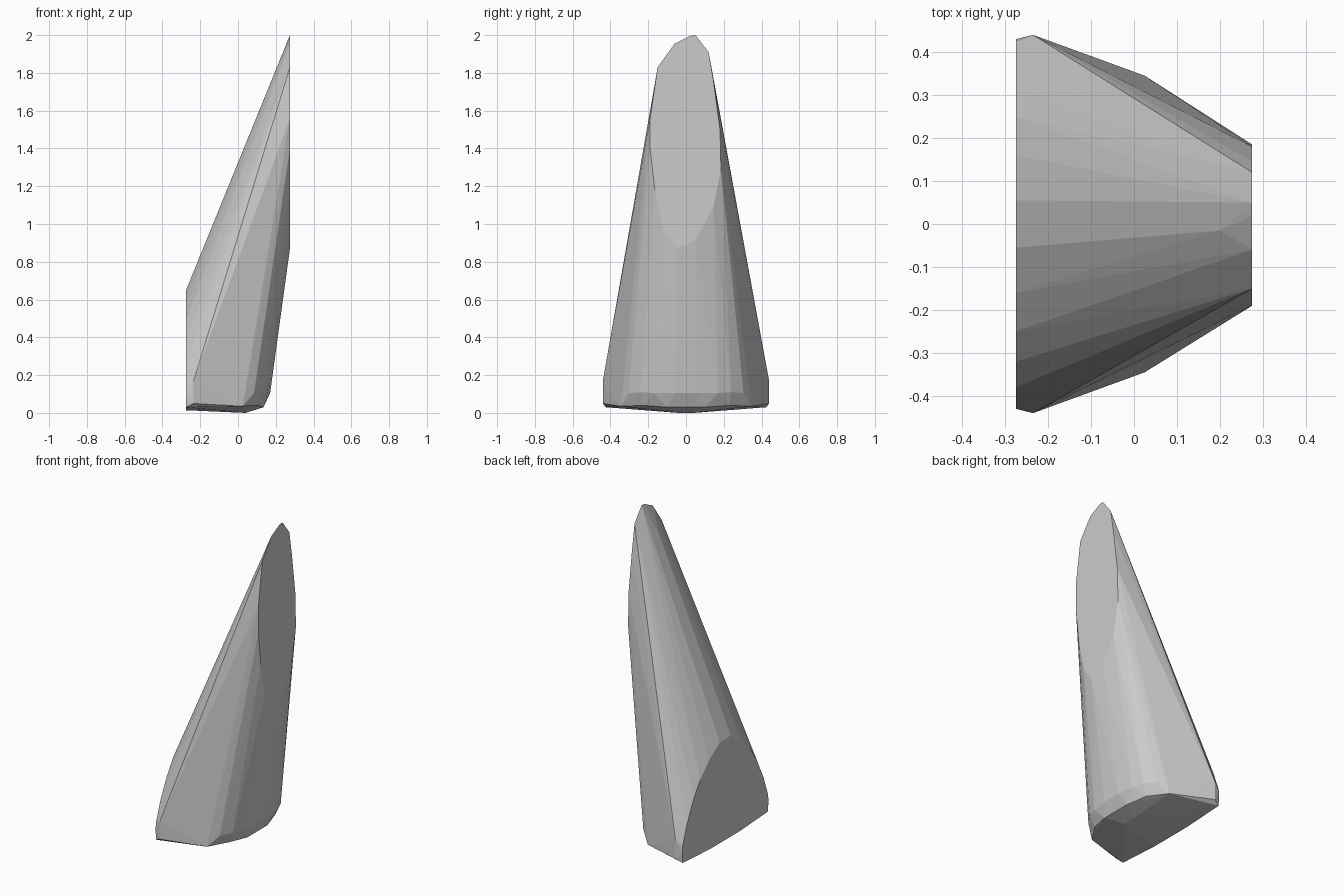
import bpy, bmesh, math

if "Cube" in bpy.data.objects:
    bpy.data.objects.remove(bpy.data.objects["Cube"])


def hull_object(name, points):
    """Convex faceted solid around the given outline points."""
    bm = bmesh.new()
    for p in points:
        bm.verts.new(p)
    result = bmesh.ops.convex_hull(bm, input=bm.verts[:])
    loose = {g for g in result["geom_interior"] + result["geom_unused"]
             if isinstance(g, bmesh.types.BMVert)}
    bmesh.ops.delete(bm, geom=list(loose), context="VERTS")
    # merge coplanar triangles into clean flat facets
    bmesh.ops.dissolve_limit(bm, angle_limit=math.radians(0.5),
                             verts=bm.verts[:], edges=bm.edges[:])
    bmesh.ops.recalc_face_normals(bm, faces=bm.faces[:])
    mesh = bpy.data.meshes.new(name)
    bm.to_mesh(mesh)
    bm.free()
    obj = bpy.data.objects.new(name, mesh)
    bpy.context.collection.objects.link(obj)
    return obj


def mirrored(points):
    return [(x, s * y, z) for x, y, z in points for s in (1, -1)]


# low arched cut on the left side
left_arch = mirrored([(-0.275, y, z) for y, z in (
    (0.055, 0.65), (0.16, 0.58), (0.25, 0.49), (0.32, 0.385),
    (0.38, 0.265), (0.425, 0.14), (0.43, 0.10), (0.425, 0.03))])

# tall, slightly lopsided oval cut on the right side
right_oval = [(0.275, y, z) for y, z in (
    (0.05, 2.0), (0.02, 1.995), (-0.06, 1.955), (-0.15, 1.83),
    (-0.19, 1.56), (-0.19, 1.40), (-0.165, 1.18), (-0.12, 0.97),
    (-0.05, 0.87), (0.05, 0.915), (0.145, 1.09), (0.185, 1.29),
    (0.18, 1.50), (0.145, 1.76), (0.12, 1.91))]

# small break near the tip
tip = [(0.2, -0.015, 1.815), (0.21, 0.11, 1.77)]

# chamfered foot and shallow rounded underside
foot = mirrored([
    (-0.235, 0.44, 0.17), (-0.235, 0.44, 0.05),
    (0.17, 0.06, 0.105), (0.155, 0.17, 0.105),
    (0.13, 0.24, 0.11), (0.085, 0.305, 0.105),
    (0.135, 0.10, 0.03), (0.10, 0.23, 0.04), (0.025, 0.345, 0.035),
    (0.04, 0.04, 0.0), (-0.275, 0.15, 0.014)])

hull_object("leaning_stone", left_arch + right_oval + tip + foot)
